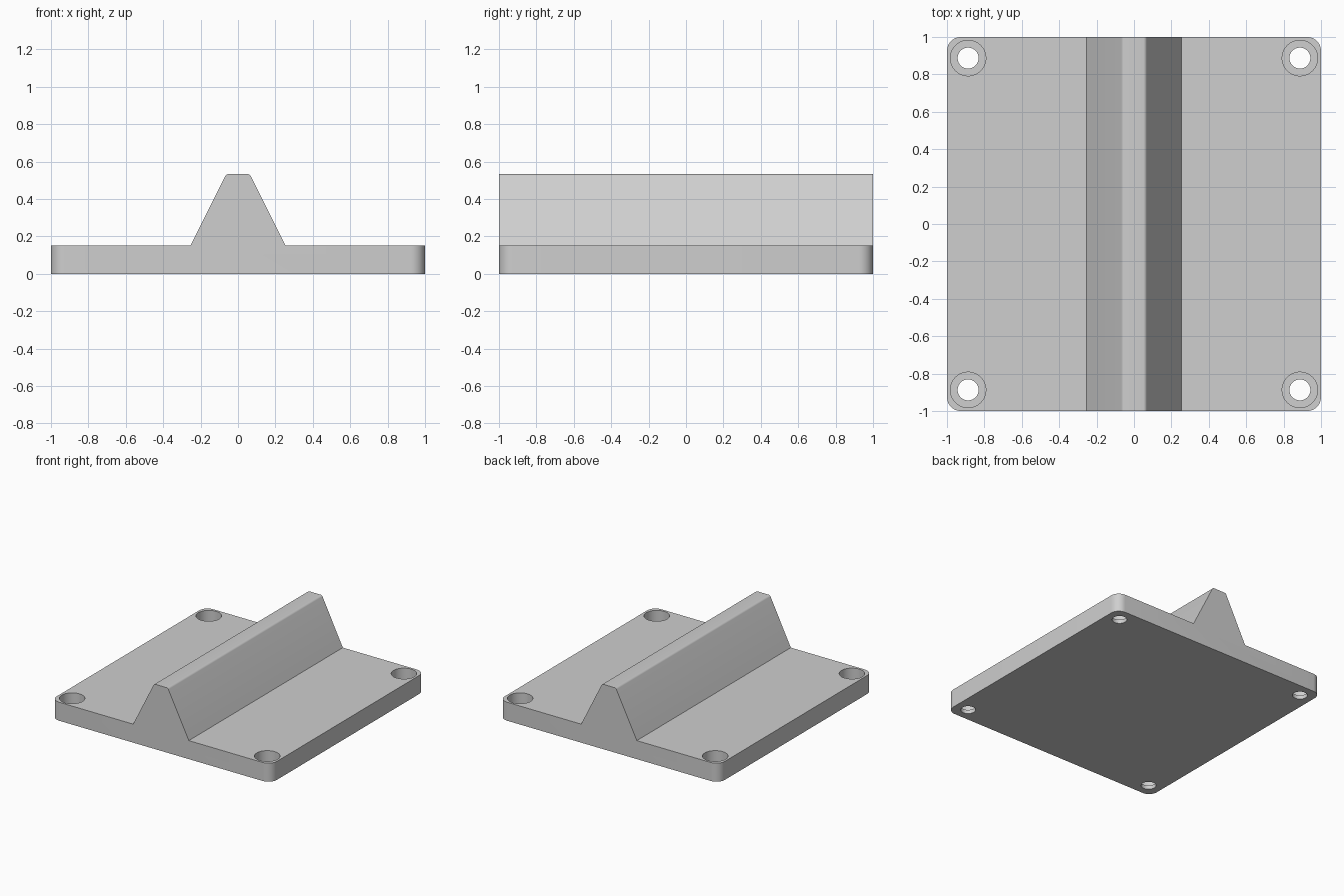
import bpy, bmesh

if "Cube" in bpy.data.objects:
    bpy.data.objects.remove(bpy.data.objects["Cube"], do_unlink=True)

PLATE_TOP, RIDGE_TOP = 0.152, 0.533
HOLE_POS, HOLE_R = 0.887, 0.056
BORE_R, BORE_FLOOR = 0.095, 0.032

grey = bpy.data.materials.new("plain grey")
grey.use_nodes = True
colour = (0.62, 0.62, 0.62, 1)
grey.diffuse_color = colour
grey.node_tree.nodes["Principled BSDF"].inputs["Base Color"].default_value = colour


def make_object(name, bm):
    bmesh.ops.recalc_face_normals(bm, faces=bm.faces)
    mesh = bpy.data.meshes.new(name)
    bm.to_mesh(mesh)
    bm.free()
    mesh.materials.append(grey)
    obj = bpy.data.objects.new(name, mesh)
    bpy.context.collection.objects.link(obj)
    return obj


def round_edges(bm, test, radius, segments):
    edges = [e for e in bm.edges if test(*(v.co for v in e.verts))]
    bmesh.ops.bevel(bm, geom=edges, offset=radius, segments=segments,
                    profile=0.5, affect='EDGES')


# Plate and ridge: one cross-section drawn along y
half = [(1, 0), (1, PLATE_TOP), (0.253, PLATE_TOP), (0.0625, RIDGE_TOP)]
outline = half + [(-x, z) for x, z in reversed(half)]
bm = bmesh.new()
face = bm.faces.new([bm.verts.new((x, -1, z)) for x, z in outline])
ext = bmesh.ops.extrude_face_region(bm, geom=[face])
for v in ext["geom"]:
    if isinstance(v, bmesh.types.BMVert):
        v.co.y = 1

# Rounded plate corners and softened ridge crest
round_edges(bm, lambda a, b: abs(a.x) > 0.99 and abs(a.z - b.z) > 0.1, 0.075, 10)
round_edges(bm, lambda a, b: min(a.z, b.z) > 0.5 and abs(a.y - b.y) > 1, 0.012, 5)
plate = make_object("ridged_mounting_plate", bm)


# Counterbored screw holes in the four corners
def cut_cylinders(radius, bottom, top):
    bm = bmesh.new()
    for x in (-HOLE_POS, HOLE_POS):
        for y in (-HOLE_POS, HOLE_POS):
            made = bmesh.ops.create_cone(bm, cap_ends=True, segments=48, radius1=radius,
                                         radius2=radius, depth=top - bottom)
            bmesh.ops.translate(bm, verts=made["verts"], vec=(x, y, (top + bottom) / 2))
    cutter = make_object("hole_cutter", bm)
    cutter.hide_render = True
    mod = plate.modifiers.new("holes", 'BOOLEAN')
    mod.operation, mod.solver, mod.object = 'DIFFERENCE', 'EXACT', cutter
    bpy.ops.object.modifier_apply(modifier=mod.name)
    bpy.data.objects.remove(cutter, do_unlink=True)


bpy.ops.object.select_all(action='DESELECT')
plate.select_set(True)
bpy.context.view_layer.objects.active = plate
cut_cylinders(BORE_R, BORE_FLOOR, 0.3)
cut_cylinders(HOLE_R, -0.1, 0.2)
bpy.ops.object.shade_smooth_by_angle(angle=0.5)
